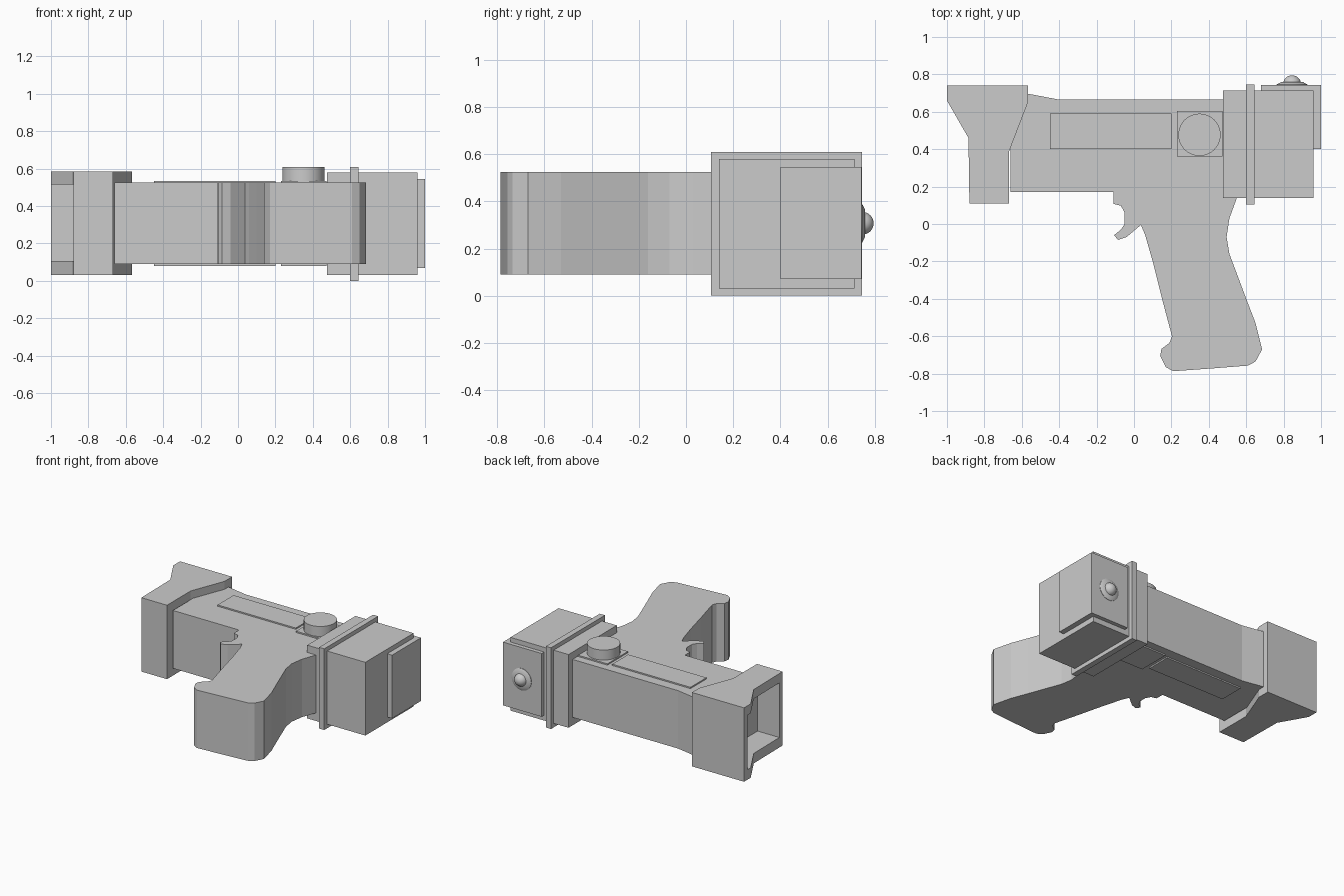
import bpy, bmesh, math
from mathutils import Vector

if "Cube" in bpy.data.objects:
    bpy.data.objects.remove(bpy.data.objects["Cube"])

grey = bpy.data.materials.new("plain grey")
grey.diffuse_color = (0.6, 0.6, 0.6, 1)
grey.use_nodes = True
grey.node_tree.nodes["Principled BSDF"].inputs["Base Color"].default_value = grey.diffuse_color


def finish(name, bm):
    bmesh.ops.recalc_face_normals(bm, faces=bm.faces)
    me = bpy.data.meshes.new(name)
    bm.to_mesh(me)
    bm.free()
    me.materials.append(grey)
    ob = bpy.data.objects.new(name, me)
    bpy.context.collection.objects.link(ob)
    return ob


def prism(name, pts, z0, z1):
    """Extrude an XY outline from z0 to z1."""
    bm = bmesh.new()
    face = bm.faces.new([bm.verts.new((x, y, z0)) for x, y in pts])
    res = bmesh.ops.extrude_face_region(bm, geom=[face])
    top = [v for v in res["geom"] if isinstance(v, bmesh.types.BMVert)]
    bmesh.ops.translate(bm, verts=top, vec=(0, 0, z1 - z0))
    return finish(name, bm)


def box(name, x0, x1, y0, y1, z0, z1):
    return prism(name, [(x0, y0), (x1, y0), (x1, y1), (x0, y1)], z0, z1)


def lathe(name, profile, origin, axis, steps=40):
    """Spin (radius, height) points around an axis through origin."""
    bm = bmesh.new()
    vs = [bm.verts.new((r, 0, h)) for r, h in profile]
    es = [bm.edges.new(p) for p in zip(vs, vs[1:])]
    bmesh.ops.spin(bm, geom=vs + es, cent=(0, 0, 0), axis=(0, 0, 1),
                   angle=2 * math.pi, steps=steps)
    bmesh.ops.remove_doubles(bm, verts=bm.verts, dist=1e-5)
    rot = Vector((0, 0, 1)).rotation_difference(Vector(axis)).to_matrix()
    bmesh.ops.rotate(bm, verts=bm.verts, matrix=rot, cent=(0, 0, 0))
    bmesh.ops.translate(bm, verts=bm.verts, vec=origin)
    ob = finish(name, bm)
    bpy.ops.object.select_all(action='DESELECT')
    ob.select_set(True)
    bpy.context.view_layer.objects.active = ob
    bpy.ops.object.shade_smooth_by_angle(angle=math.radians(35))
    return ob


# Body with trigger and grip in one outline
prism("body_and_grip", [
    (-0.66, 0.715), (-0.57, 0.697), (-0.40, 0.665), (0.55, 0.665), (0.55, 0.14),
    (0.51, 0.03), (0.495, -0.07), (0.51, -0.16), (0.60, -0.40), (0.65, -0.53),
    (0.685, -0.67), (0.65, -0.735), (0.61, -0.757), (0.42, -0.772),
    (0.21, -0.787), (0.17, -0.765), (0.14, -0.705), (0.147, -0.668),
    (0.19, -0.635), (0.203, -0.60), (0.15, -0.40), (0.10, -0.20),
    (0.06, -0.06), (0.037, -0.005), (-0.04, -0.07), (-0.085, -0.085),
    (-0.107, -0.06), (-0.07, -0.03), (-0.05, 0.0), (-0.05, 0.06),
    (-0.07, 0.098), (-0.11, 0.108), (-0.11, 0.17), (-0.66, 0.17)], 0.09, 0.525)

# Flared muzzle, hollowed from the front end
muzzle = prism("muzzle", [
    (-1, 0.74), (-0.567, 0.74), (-0.567, 0.65), (-0.667, 0.39), (-0.667, 0.11),
    (-0.88, 0.11), (-0.885, 0.46), (-1, 0.66)], 0.03, 0.585)
cutter = box("muzzle_cutter", -1.1, -0.70, 0.15, 0.70, 0.105, 0.515)
cutter.hide_render = True
cutter.hide_viewport = True
cut = muzzle.modifiers.new("hollow", 'BOOLEAN')
cut.operation = 'DIFFERENCE'
cut.solver = 'EXACT'
cut.object = cutter
# bake the cut so that the helper can go
dg = bpy.context.evaluated_depsgraph_get()
hollow = bpy.data.meshes.new_from_object(muzzle.evaluated_get(dg))
muzzle.modifiers.clear()
muzzle.data = hollow
bpy.data.objects.remove(cutter)

# Rear housing, its flange and the raised back plate
box("rear_housing", 0.477, 0.96, 0.14, 0.713, 0.03, 0.58)
box("flange", 0.60, 0.643, 0.105, 0.745, 0.0, 0.61)
box("back_plate", 0.68, 1.0, 0.40, 0.743, 0.07, 0.545)

# Thin side plates on both faces
for side, z0, z1 in (("upper", 0.52, 0.535), ("lower", 0.08, 0.095)):
    box(side + "_long_plate", -0.45, 0.20, 0.40, 0.59, z0, z1)
    box(side + "_square_plate", 0.23, 0.472, 0.36, 0.605, z0, z1)

# Round knob on the upper square plate
lathe("knob", [(0, 0), (0.113, 0), (0.113, 0.08), (0, 0.08)],
      (0.35, 0.477, 0.53), (0, 0, 1))

# Domed button with its collar
lathe("button_collar", [(0, 0), (0.082, 0), (0.082, 0.006), (0.06, 0.018), (0, 0.018)],
      (0.845, 0.74, 0.307), (0, 1, 0), 32)
dome = [(0.048 * math.cos(a), 0.006 + 0.048 * math.sin(a))
        for a in [i * math.pi / 16 for i in range(9)]]
lathe("button", dome, (0.845, 0.741, 0.307), (0, 1, 0), 32)
